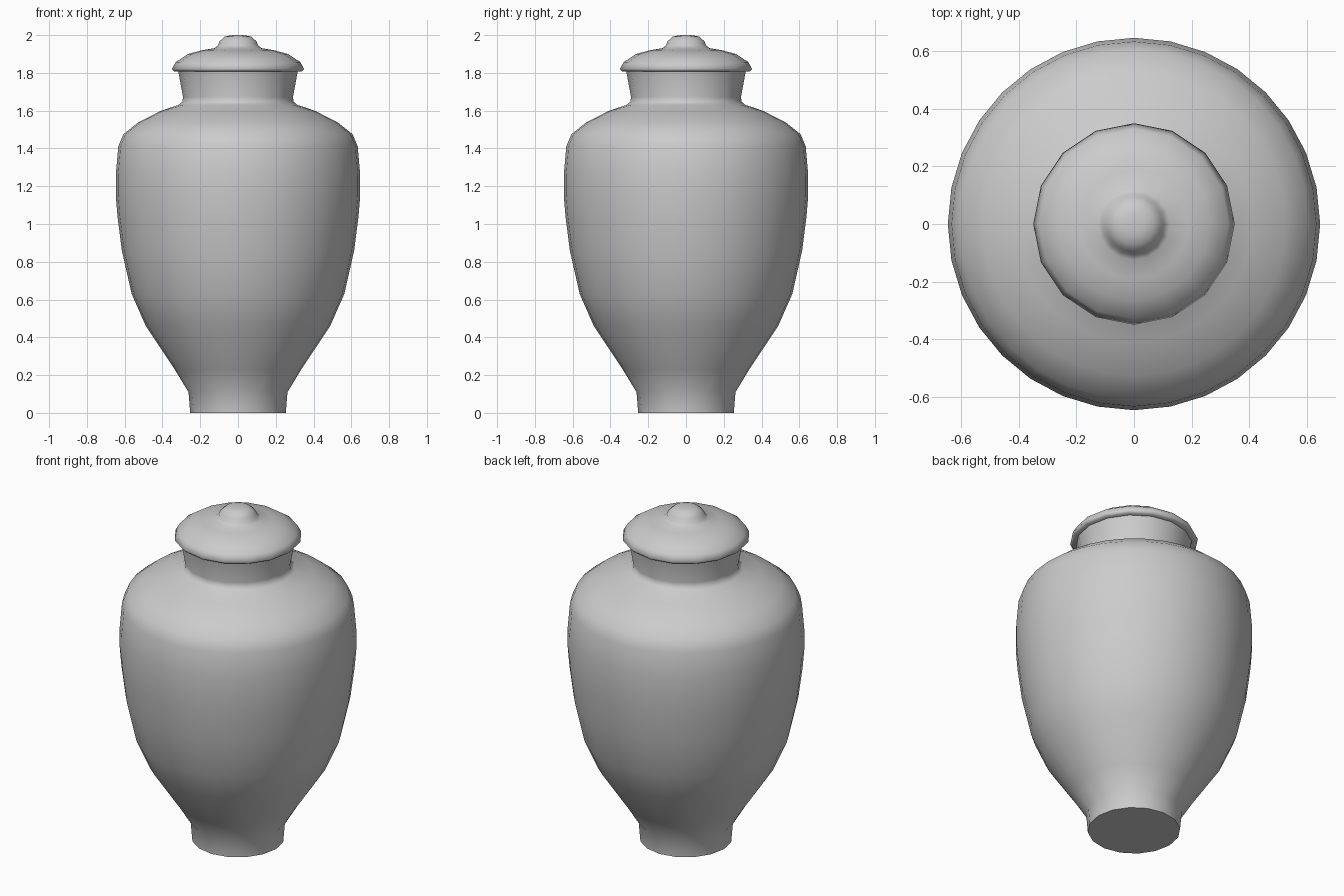
import bpy, bmesh
from math import cos, sin, pi, radians

if "Cube" in bpy.data.objects:
    bpy.data.objects.remove(bpy.data.objects["Cube"])


def lathe(name, profile, angle):
    """Revolve (radius, z, sides) rings; the side count may double or halve."""
    bm = bmesh.new()
    rings = [[bm.verts.new((r * cos(2 * pi * i / n), r * sin(2 * pi * i / n), z))
              for i in range(n)] for r, z, n in profile]
    for a, b in zip(rings, rings[1:]):
        if len(a) == len(b):
            n = len(a)
            for i in range(n):
                j = (i + 1) % n
                bm.faces.new((a[i], a[j], b[j], b[i]))
        else:
            lo, hi = (a, b) if len(a) < len(b) else (b, a)
            for i in range(len(lo)):
                j = (i + 1) % len(lo)
                h0, h1, h2 = hi[2 * i], hi[2 * i + 1], hi[2 * j]
                bm.faces.new((lo[i], h1, h0))
                bm.faces.new((lo[i], lo[j], h1))
                bm.faces.new((lo[j], h2, h1))
    bm.faces.new(rings[0])
    bm.faces.new(rings[-1])
    bmesh.ops.recalc_face_normals(bm, faces=bm.faces)
    mesh = bpy.data.meshes.new(name)
    bm.to_mesh(mesh)
    bm.free()
    obj = bpy.data.objects.new(name, mesh)
    bpy.context.collection.objects.link(obj)
    bpy.ops.object.select_all(action='DESELECT')
    obj.select_set(True)
    bpy.context.view_layer.objects.active = obj
    bpy.ops.object.shade_smooth_by_angle(angle=radians(angle))
    return obj


# Body: 16-sided foot and neck, 32-sided belly
foot = [(0.253, 0), (0.262, 0.11)]
belly = [(0.335, 0.23), (0.488, 0.46), (0.563, 0.63), (0.615, 0.86),
         (0.638, 1.04), (0.647, 1.15), (0.647, 1.26), (0.634, 1.41),
         (0.607, 1.475), (0.528, 1.538), (0.41, 1.598)]
neck = [(0.312, 1.632), (0.295, 1.647), (0.291, 1.672), (0.317, 1.812)]
body = ([(r, z, 16) for r, z in foot] + [(r, z, 32) for r, z in belly]
        + [(r, z, 16) for r, z in neck])
lathe("urn_body", body, 55)

# Lid: domed cap with a rolled rim and a round knob
lid = [(0.305, 1.808), (0.338, 1.808), (0.35, 1.821), (0.33, 1.857),
       (0.265, 1.9), (0.19, 1.92), (0.125, 1.931), (0.107, 1.945), (0.097, 1.968),
       (0.07, 1.992), (0.035, 1.999), (0.012, 2.0)]
lathe("urn_lid", [(r, z, 16) for r, z in lid], 75)
